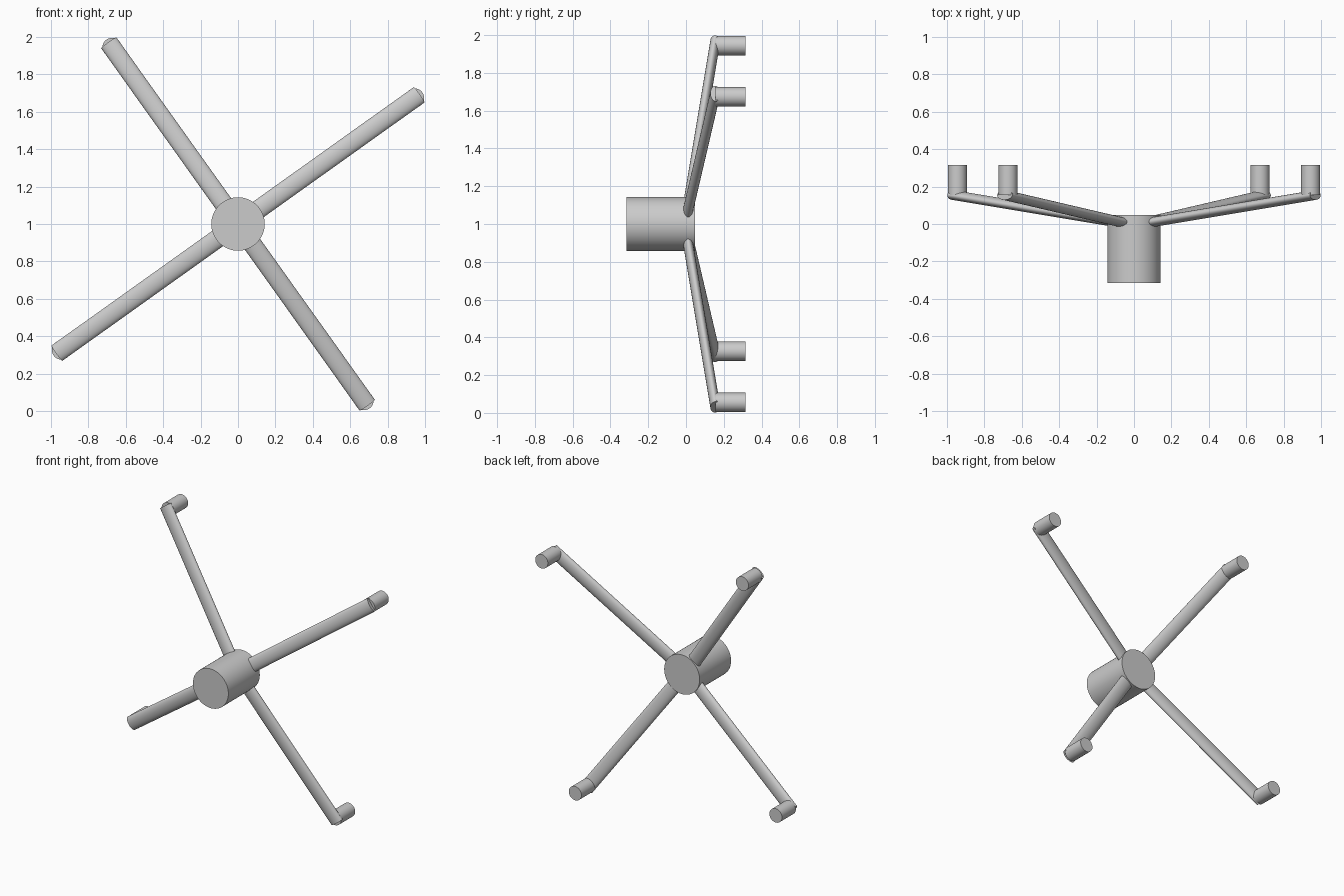
import bpy
from math import radians, cos, sin
from mathutils import Vector, Matrix

if "Cube" in bpy.data.objects:
    bpy.data.objects.remove(bpy.data.objects["Cube"])

CENTRE = Vector((0, 0, 1))


def rod(name, start, end, half_width, half_depth, sides=32):
    """Capped rod between two points; its depth axis lies closest to world y."""
    axis = end - start
    z = axis.normalized()
    y = Vector((0, 1, 0))
    if abs(z.y) > 0.9:
        y = Vector((0, 0, 1))
    x = y.cross(z).normalized()
    y = z.cross(x)
    bpy.ops.mesh.primitive_cylinder_add(vertices=sides, radius=1, depth=1)
    obj = bpy.context.object
    obj.name = name
    rot = Matrix((x, y, z)).transposed().to_4x4()
    scale = Matrix.Diagonal((half_width, half_depth, axis.length, 1))
    obj.data.transform(Matrix.Translation((start + end) / 2) @ rot @ scale)
    bpy.ops.object.shade_smooth_by_angle(angle=radians(30))
    return obj


def polar(radius, y, angle):
    return CENTRE + Vector((radius * cos(angle), y, radius * sin(angle)))


# Central hub
rod("hub", CENTRE + Vector((0, -0.315, 0)), CENTRE + Vector((0, 0.047, 0)), 0.143, 0.143, 48)

# Four flattened arms sweeping backwards, each with a peg at the tip
for i in range(4):
    a = radians(35.5 + 90 * i)
    rod(f"arm_{i + 1}", polar(0.07, 0.003, a), polar(1.19, 0.155, a), 0.05, 0.026)
    rod(f"peg_{i + 1}", polar(1.16, 0.155, a), polar(1.16, 0.315, a), 0.051, 0.051)
